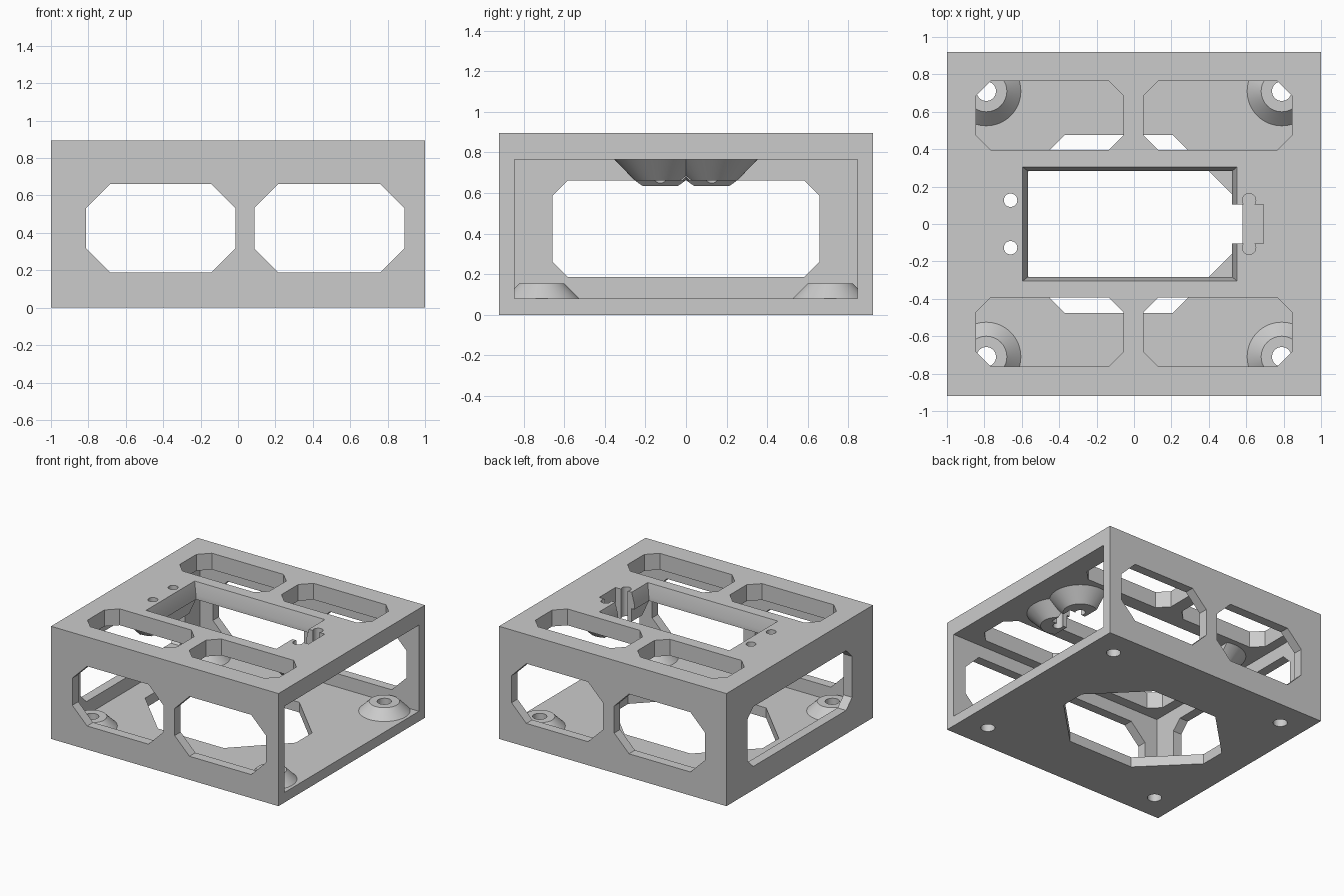
import bpy, bmesh, math

if "Cube" in bpy.data.objects:
    bpy.data.objects.remove(bpy.data.objects["Cube"], do_unlink=True)

grey = bpy.data.materials.new("plain grey")
grey.use_nodes = True
colour = (0.6, 0.6, 0.6, 1)
grey.diffuse_color = colour
grey.node_tree.nodes["Principled BSDF"].inputs["Base Color"].default_value = colour


def loft(name, rings):
    """Closed solid through rings of equal point count."""
    bm = bmesh.new()
    rows = [[bm.verts.new(p) for p in ring] for ring in rings]
    bm.faces.new(rows[0])
    bm.faces.new(rows[-1])
    n = len(rows[0])
    for a, b in zip(rows, rows[1:]):
        for i in range(n):
            j = (i + 1) % n
            bm.faces.new((a[i], a[j], b[j], b[i]))
    bmesh.ops.recalc_face_normals(bm, faces=bm.faces)
    mesh = bpy.data.meshes.new(name)
    bm.to_mesh(mesh)
    bm.free()
    mesh.materials.append(grey)
    ob = bpy.data.objects.new(name, mesh)
    bpy.context.collection.objects.link(ob)
    return ob


def rect(u0, u1, v0, v1, c=0):
    """Rectangle outline, with corners cut by c."""
    if not c:
        return [(u0, v0), (u1, v0), (u1, v1), (u0, v1)]
    return [(u0 + c, v0), (u1 - c, v0), (u1, v0 + c), (u1, v1 - c),
            (u1 - c, v1), (u0 + c, v1), (u0, v1 - c), (u0, v0 + c)]


def prism(outline, lo, hi, axis="z"):
    place = {"x": lambda u, v, w: (w, u, v),
             "y": lambda u, v, w: (u, w, v),
             "z": lambda u, v, w: (u, v, w)}[axis]
    return loft("solid", [[place(u, v, w) for u, v in outline] for w in (lo, hi)])


def turned(x, y, profile, seg=64):
    """Round solid from (radius, height) pairs."""
    return loft("solid", [[(x + r * math.cos(math.tau * i / seg),
                            y + r * math.sin(math.tau * i / seg), z)
                           for i in range(seg)] for r, z in profile])


def combine(target, tool, operation):
    mod = target.modifiers.new("combine", "BOOLEAN")
    mod.operation = operation
    mod.solver = "EXACT"
    mod.object = tool
    bpy.context.view_layer.objects.active = target
    bpy.ops.object.modifier_apply(modifier=mod.name)
    bpy.data.objects.remove(tool, do_unlink=True)


def cut(target, tool):
    combine(target, tool, "DIFFERENCE")


# Housing shell, open on one end
H = 0.895
FLOOR, CEIL = 0.08, 0.765
housing = prism(rect(-1, 1, -0.92, 0.92), 0, H)
housing.name = "housing"
cut(housing, prism(rect(-0.925, 1.2, -0.845, 0.845), FLOOR, CEIL))

# Corner mounting bosses on the floor
corners = [(sx * 0.79, sy * 0.71) for sx in (-1, 1) for sy in (-1, 1)]
for x, y in corners:
    boss = turned(x, y, [(0.185, 0.04), (0.185, FLOOR), (0.11, 0.155)])
    combine(housing, boss, "UNION")

# Hanging screw bosses beside the display opening, trimmed flush to it
hangers = [(x, sy * 0.127) for x in (-0.66, 0.615) for sy in (-1, 1)]
for x, y in hangers:
    boss = turned(x, y, [(0.1, 0.635), (0.225, CEIL), (0.225, 0.82)])
    cut(boss, prism(rect(-0.595, 0.55, -0.5, 0.5), 0.5, CEIL))
    combine(housing, boss, "UNION")

# Screw holes
for x, y in corners:
    cut(housing, turned(x, y, [(0.052, -0.1), (0.052, 0.3)], 32))
for x, y in hangers:
    cut(housing, turned(x, y, [(0.036, 0.5), (0.036, 1)], 32))

# Display opening with sloping rim, and the connector notch
outer = rect(-0.595, 0.55, -0.305, 0.305)
inner = rect(-0.568, 0.525, -0.283, 0.283)
levels = ((inner, 0.7), (inner, 0.8), (outer, H), (outer, 1))
cut(housing, loft("solid", [[(x, y, z) for x, y in o] for o, z in levels]))
cut(housing, prism(rect(0.4, 0.692, -0.103, 0.103), 0.5, 1))

# Floor opening
cut(housing, prism(rect(-0.745, 0.58, -0.475, 0.475, 0.373), -0.1, 0.12))

# Roof slots
for x0, x1 in ((-0.845, -0.055), (0.05, 0.845)):
    for y0, y1 in ((-0.763, -0.393), (0.395, 0.765)):
        cut(housing, prism(rect(x0, x1, y0, y1, 0.08), 0.7, 1))

# Side windows, through both long walls
for x0, x1 in ((-0.813, -0.013), (0.087, 0.89)):
    cut(housing, prism(rect(x0, x1, 0.187, 0.662, 0.13), -1.2, 1.2, "y"))

# Window in the closed end
cut(housing, prism(rect(-0.658, 0.658, 0.187, 0.662, 0.075), -1.2, -0.8, "x"))

bpy.ops.object.select_all(action="DESELECT")
housing.select_set(True)
bpy.context.view_layer.objects.active = housing
bpy.ops.object.shade_smooth_by_angle(angle=math.radians(25))
